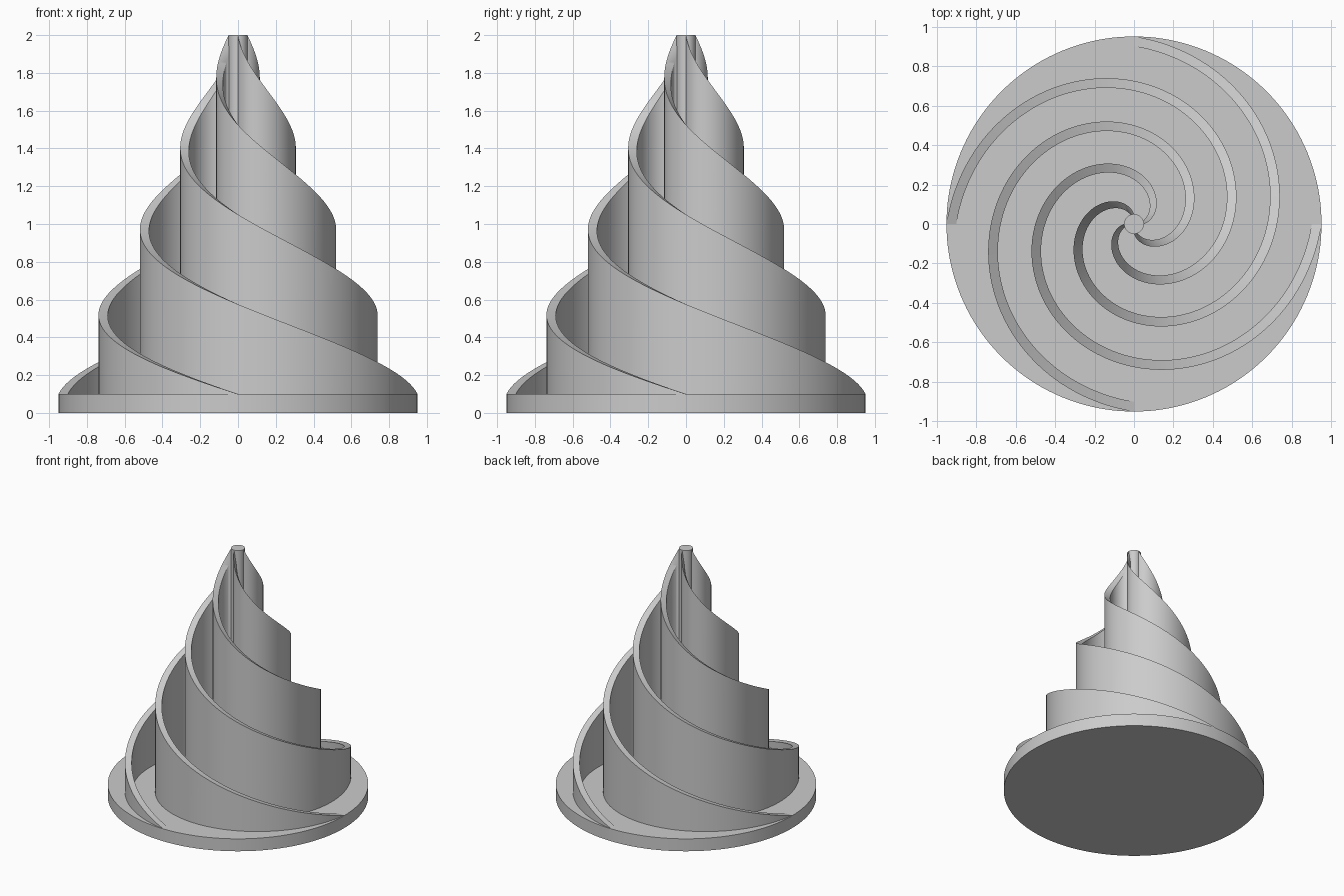
import bpy
import math

cube = bpy.data.objects.get("Cube")
if cube:
    bpy.data.objects.remove(cube, do_unlink=True)

HEIGHT = 2.0
BASE_HEIGHT = 0.1
BASE_RADIUS = 0.95
POLE_RADIUS = 0.05
WALL = 0.05
ARMS = 4
STEPS = 160
FLOOR = 0.02   # wall bottoms sit inside the base

grey = bpy.data.materials.new("plain grey")
grey.use_nodes = True
colour = (0.6, 0.6, 0.6, 1)
grey.diffuse_color = colour
grey.node_tree.nodes["Principled BSDF"].inputs["Base Color"].default_value = colour


def finish(obj):
    """Give the part its colour and smooth shading with sharp edges."""
    obj.data.materials.clear()
    obj.data.materials.append(grey)
    bpy.ops.object.select_all(action="DESELECT")
    obj.select_set(True)
    bpy.context.view_layer.objects.active = obj
    bpy.ops.object.shade_smooth_by_angle(angle=math.radians(30))


def cylinder(name, radius, bottom, top, sides):
    bpy.ops.mesh.primitive_cylinder_add(
        vertices=sides, radius=radius, depth=top - bottom,
        location=(0, 0, (top + bottom) / 2))
    obj = bpy.context.object
    obj.name = name
    finish(obj)


def spiral_wall(name, start):
    """Wall that winds outwards once while its top falls to the base."""
    verts, faces = [], []
    for i in range(STEPS + 1):
        t = i / STEPS
        angle = start + math.tau * t
        outer = POLE_RADIUS + (BASE_RADIUS - POLE_RADIUS) * t
        inner = max(outer - WALL, 0.001)
        top = HEIGHT + (BASE_HEIGHT - HEIGHT) * t
        for r, z in ((inner, FLOOR), (outer, FLOOR), (outer, top), (inner, top)):
            verts.append((r * math.cos(angle), r * math.sin(angle), z))
    for i in range(STEPS):
        a, b = 4 * i, 4 * i + 4
        for j in range(4):
            k = (j + 1) % 4
            faces.append((a + j, b + j, b + k, a + k))
    faces.append((0, 1, 2, 3))
    last = 4 * STEPS
    faces.append((last + 3, last + 2, last + 1, last))
    mesh = bpy.data.meshes.new(name)
    mesh.from_pydata(verts, [], faces)
    mesh.update()
    obj = bpy.data.objects.new(name, mesh)
    bpy.context.collection.objects.link(obj)
    finish(obj)


# Round base and central pole
cylinder("base", BASE_RADIUS, 0, BASE_HEIGHT, 160)
cylinder("centre_pole", POLE_RADIUS, FLOOR, HEIGHT, 48)

# Four equal spiral walls
for n in range(ARMS):
    spiral_wall(f"spiral_wall_{n + 1}", n * math.tau / ARMS)
